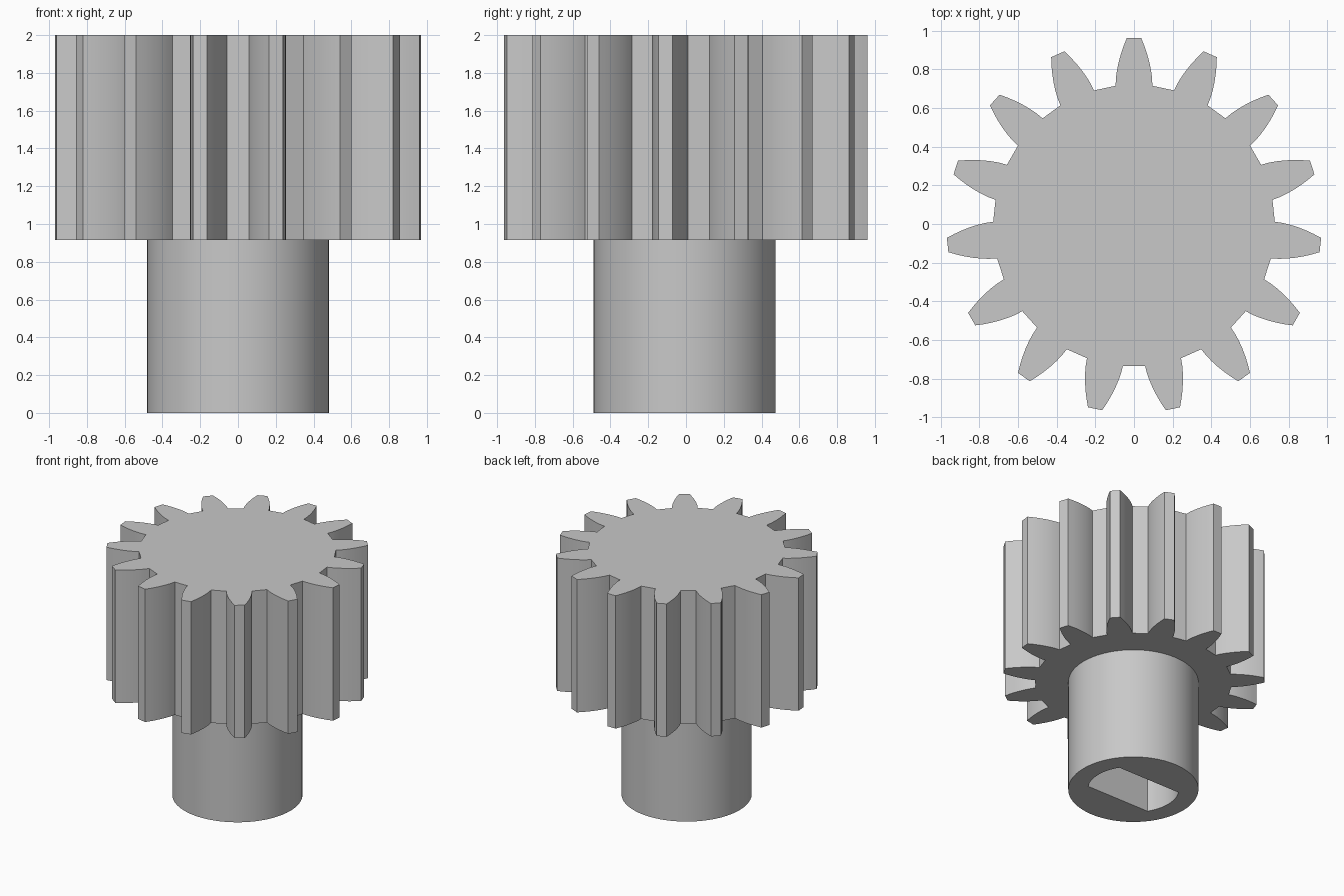
import bpy, bmesh, math

cube = bpy.data.objects.get("Cube")
if cube:
    bpy.data.objects.remove(cube, do_unlink=True)

TEETH = 15
TIP_R, ROOT_R = 0.97, 0.7285
ROOT_HALF, TIP_HALF = 7.5, 2.2      # half tooth width in degrees
CENTRE_Y = -0.0075
GEAR_Z, TOP_Z = 0.915, 2.0
SHAFT_R, BORE_R, BORE_FLAT = 0.482, 0.338, 0.18

grey = bpy.data.materials.new("plain_grey")
grey.use_nodes = True
colour = (0.58, 0.58, 0.58, 1.0)
grey.diffuse_color = colour
grey.node_tree.nodes["Principled BSDF"].inputs["Base Color"].default_value = colour


def polar(r, degrees):
    a = math.radians(degrees)
    return r * math.cos(a), r * math.sin(a) + CENTRE_Y


def prism(name, loops, z0, z1):
    """Extrude closed outlines (the first outer, the rest holes) into a solid."""
    bm = bmesh.new()
    caps = ([], [])
    for loop in loops:
        rings = [[bm.verts.new((x, y, z)) for x, y in loop] for z in (z0, z1)]
        n = len(loop)
        for i in range(n):
            j = (i + 1) % n
            bm.faces.new((rings[0][i], rings[0][j], rings[1][j], rings[1][i]))
        for cap, ring in zip(caps, rings):
            cap += [bm.edges.get((ring[i], ring[(i + 1) % n])) for i in range(n)]
    for cap in caps:
        bmesh.ops.triangle_fill(bm, edges=cap, use_beauty=True, normal=(0, 0, 1))
    bmesh.ops.recalc_face_normals(bm, faces=bm.faces[:])
    mesh = bpy.data.meshes.new(name)
    bm.to_mesh(mesh)
    bm.free()
    mesh.materials.append(grey)
    obj = bpy.data.objects.new(name, mesh)
    bpy.context.collection.objects.link(obj)
    bpy.ops.object.select_all(action='DESELECT')
    obj.select_set(True)
    bpy.context.view_layer.objects.active = obj
    bpy.ops.object.shade_smooth_by_angle(angle=math.radians(25))
    return obj


# Toothed wheel: curved flanks, flat tips, flat root lands
STEPS = 6
flank = []
for i in range(STEPS + 1):
    t = i / STEPS
    flank.append((ROOT_R + (TIP_R - ROOT_R) * t,
                  ROOT_HALF - (ROOT_HALF - TIP_HALF) * t ** 1.3))
outline = []
for k in range(TEETH):
    mid = 90 + k * 360 / TEETH
    outline += [polar(r, mid - half) for r, half in flank]
    outline += [polar(r, mid + half) for r, half in reversed(flank)]
prism("gear_wheel", [outline], GEAR_Z, TOP_Z)

# Hub shaft with a round bore flattened on two sides, ending at the wheel
shaft = [polar(SHAFT_R, i * 360 / 64) for i in range(64)]
corner = math.degrees(math.asin(BORE_FLAT / BORE_R))
bore = [polar(BORE_R, side + corner * i / 8)
        for side in (0, 180) for i in range(-8, 9)]
prism("hub_shaft", [shaft, bore], 0.0, GEAR_Z + 0.02)
